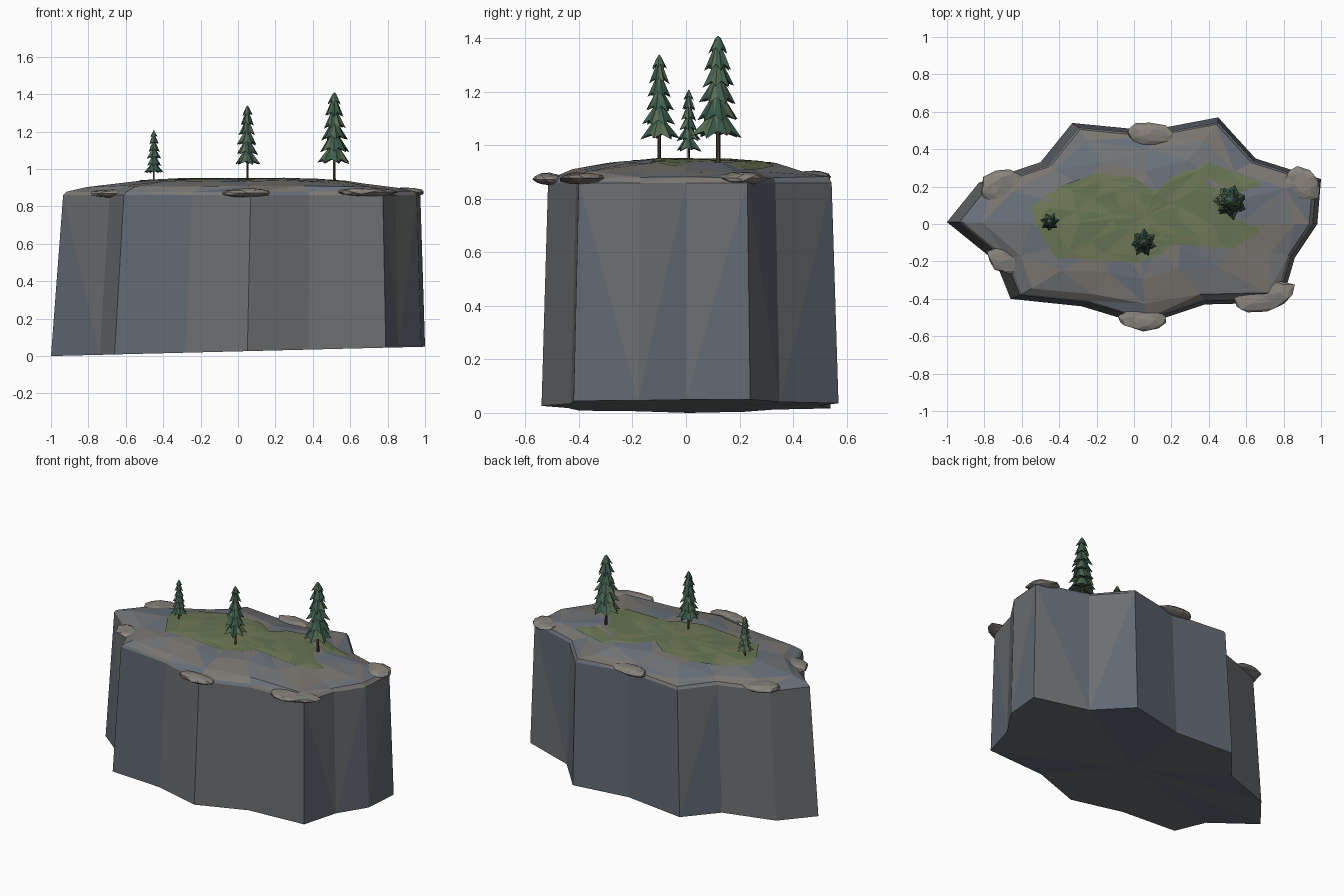
import bpy, bmesh, math, random
from mathutils import Vector
from mathutils.bvhtree import BVHTree

if "Cube" in bpy.data.objects:
    bpy.data.objects.remove(bpy.data.objects["Cube"])

random.seed(7)


def mat(name, r, g, b):
    m = bpy.data.materials.new(name)
    m.diffuse_color = (r, g, b, 1)
    m.use_nodes = True
    m.node_tree.nodes["Principled BSDF"].inputs["Base Color"].default_value = m.diffuse_color
    return m


STONE = [mat("stone_grey", .17, .175, .18), mat("stone_blue", .14, .165, .20), mat("stone_warm", .20, .185, .165)]
CLIFF = [mat("cliff_grey", .15, .155, .16), mat("cliff_blue", .12, .14, .17)]
GRASS = [mat("grass_olive", .16, .19, .095), mat("grass_green", .13, .175, .085)]
ROCK = [mat("rock_tan", .26, .235, .20), mat("rock_grey", .21, .20, .185)]
LEAF = [mat("needles_dark", .035, .085, .06), mat("needles_blue", .05, .115, .085), mat("needles_light", .10, .15, .08)]
BARK = [mat("bark", .08, .05, .035)]


def finish(bm, name, mats, recalc=True):
    """Triangulate, tint the facets at random and make a flat shaded object."""
    bmesh.ops.triangulate(bm, faces=bm.faces[:])
    if recalc:
        bmesh.ops.recalc_face_normals(bm, faces=bm.faces[:])
    me = bpy.data.meshes.new(name)
    for m in mats:
        me.materials.append(m)
    for f in bm.faces:
        f.material_index = random.randrange(len(mats))
    bm.to_mesh(me)
    ob = bpy.data.objects.new(name, me)
    bpy.context.collection.objects.link(ob)
    return ob


def bridge(bm, a, b):
    n = len(a)
    for i in range(n):
        bm.faces.new((a[i], a[(i + 1) % n], b[(i + 1) % n], b[i]))


def fan(bm, ring, c):
    for i in range(len(ring)):
        bm.faces.new((ring[i], ring[(i + 1) % len(ring)], c))


OUTLINE = [(-1, .01), (-.74, -.20), (-.66, -.40), (-.28, -.44), (.05, -.54), (.38, -.43),
           (.79, -.42), (.86, -.18), (.98, 0), (1, .24), (.65, .35), (.45, .57),
           (.08, .50), (-.33, .54), (-.50, .33), (-.83, .22)]


def rim(s):
    return [(x * s + .02 * (s < 1), y * s) for x, y in OUTLINE]


# Cliff with slightly tilted base and tapering walls
bm = bmesh.new()
low = [bm.verts.new((x, y, .025 + .025 * x)) for x, y in OUTLINE]
high = [bm.verts.new((x, y, .86)) for x, y in rim(.955)]
bridge(bm, low, high)
fan(bm, low, bm.verts.new((0, 0, .025)))
finish(bm, "cliff", CLIFF)

# Faceted domed plateau
bm = bmesh.new()
rings = []
for s, z, j in ((.955, .86, 0), (.935, .88, .004), (.84, .905, .007), (.58, .936, .006), (.28, .945, .004)):
    ring = []
    for x, y in rim(s):
        k = 1 + random.uniform(-.07, .07) * (s < .9)
        ring.append(bm.verts.new((x * k, y * k, z + random.uniform(-j, j))))
    rings.append(ring)
for a, b in zip(rings, rings[1:]):
    bridge(bm, a, b)
fan(bm, rings[-1], bm.verts.new((.02, 0, .945)))
finish(bm, "plateau", STONE)
tree = BVHTree.FromBMesh(bm)


def ground(x, y):
    hit = tree.ray_cast(Vector((x, y, 3)), Vector((0, 0, -1)))[0]
    return hit.z if hit else .86


# Meadow draped over the plateau
PATCH = [(-.55, .09), (-.40, .20), (-.21, .27), (0, .25), (.11, .17), (.20, .25), (.40, .33),
         (.52, .28), (.67, .23), (.67, -.05), (.53, -.13), (.37, -.12), (.20, -.11),
         (.15, -.16), (.02, -.21), (-.20, -.19), (-.42, -.18), (-.52, -.01)]
bm = bmesh.new()
rings = []
for s in (1, .85, .6, .3):
    rings.append([bm.verts.new((.06 + (x - .06) * s, .04 + (y - .04) * s,
                  ground(.06 + (x - .06) * s, .04 + (y - .04) * s) + .005)) for x, y in PATCH])
for a, b in zip(rings, rings[1:]):
    bridge(bm, b, a)
fan(bm, rings[-1], bm.verts.new((.06, .04, ground(.06, .04) + .005)))
bmesh.ops.recalc_face_normals(bm, faces=bm.faces[:])
if sum(f.normal.z for f in bm.faces) < 0:
    bmesh.ops.reverse_faces(bm, faces=bm.faces[:])
finish(bm, "meadow", GRASS, False)

# Flat rocks along the rim: x, y, z, half length, half width, turn
BOULDERS = [(-.71, .20, .877, .12, .09, .3), (.08, .48, .882, .13, .065, -.1), (.90, .215, .878, .11, .08, -.5),
            (-.655, -.185, .868, .14, .08, -.1), (.05, -.51, .873, .135, .06, 0), (.695, -.385, .877, .175, .085, .2)]
for i, (x, y, z, a, b, t) in enumerate(BOULDERS):
    bm = bmesh.new()
    bmesh.ops.create_icosphere(bm, subdivisions=2, radius=1)
    for v in bm.verts:
        p = v.co * random.uniform(.86, 1.08)
        px, py = p.x * a, p.y * b
        v.co = (x + px * math.cos(t) - py * math.sin(t), y + px * math.sin(t) + py * math.cos(t), z + p.z * .025)
    finish(bm, f"rim_rock_{i + 1}", ROCK)


# Conifers: slim trunk and stacked jagged skirts
def conifer(i, x, y, top, foot, rad):
    base = ground(x, y) - .01
    bm = bmesh.new()
    bmesh.ops.create_cone(bm, cap_ends=True, segments=6, radius1=rad * .09, radius2=rad * .05, depth=top - base - .05)
    bmesh.ops.translate(bm, verts=bm.verts[:], vec=(x, y, (top + base - .05) / 2))
    finish(bm, f"trunk_{i}", BARK)
    bm = bmesh.new()
    tiers, pts = 6, 7
    h = top - foot
    for k in range(tiers):
        f = k / tiers
        r = rad * (1 - .72 * f)
        z0 = foot + h * f * .98
        z1 = min(top, z0 + h * .27)
        off = random.uniform(0, 6.28)
        skirt, crown = [], []
        for n in range(pts * 2):
            ang = off + math.pi * n / pts
            tip = n % 2 == 0
            rr = r * (random.uniform(.85, 1.05) if tip else .66)
            zz = z0 + (random.uniform(0, .03) if tip else .07) * h
            skirt.append(bm.verts.new((x + rr * math.cos(ang), y + rr * math.sin(ang), zz)))
            rc = r * .26
            crown.append(bm.verts.new((x + rc * math.cos(ang), y + rc * math.sin(ang), z1 - .01)))
        bridge(bm, skirt, crown)
        fan(bm, crown, bm.verts.new((x, y, z1)))
        fan(bm, skirt[::-1], bm.verts.new((x, y, z0 + .08 * h)))
    finish(bm, f"needles_{i}", LEAF)


conifer(1, -.45, .01, 1.21, .975, .052)
conifer(2, .05, -.10, 1.34, 1.02, .075)
conifer(3, .515, .12, 1.41, 1.025, .10)
